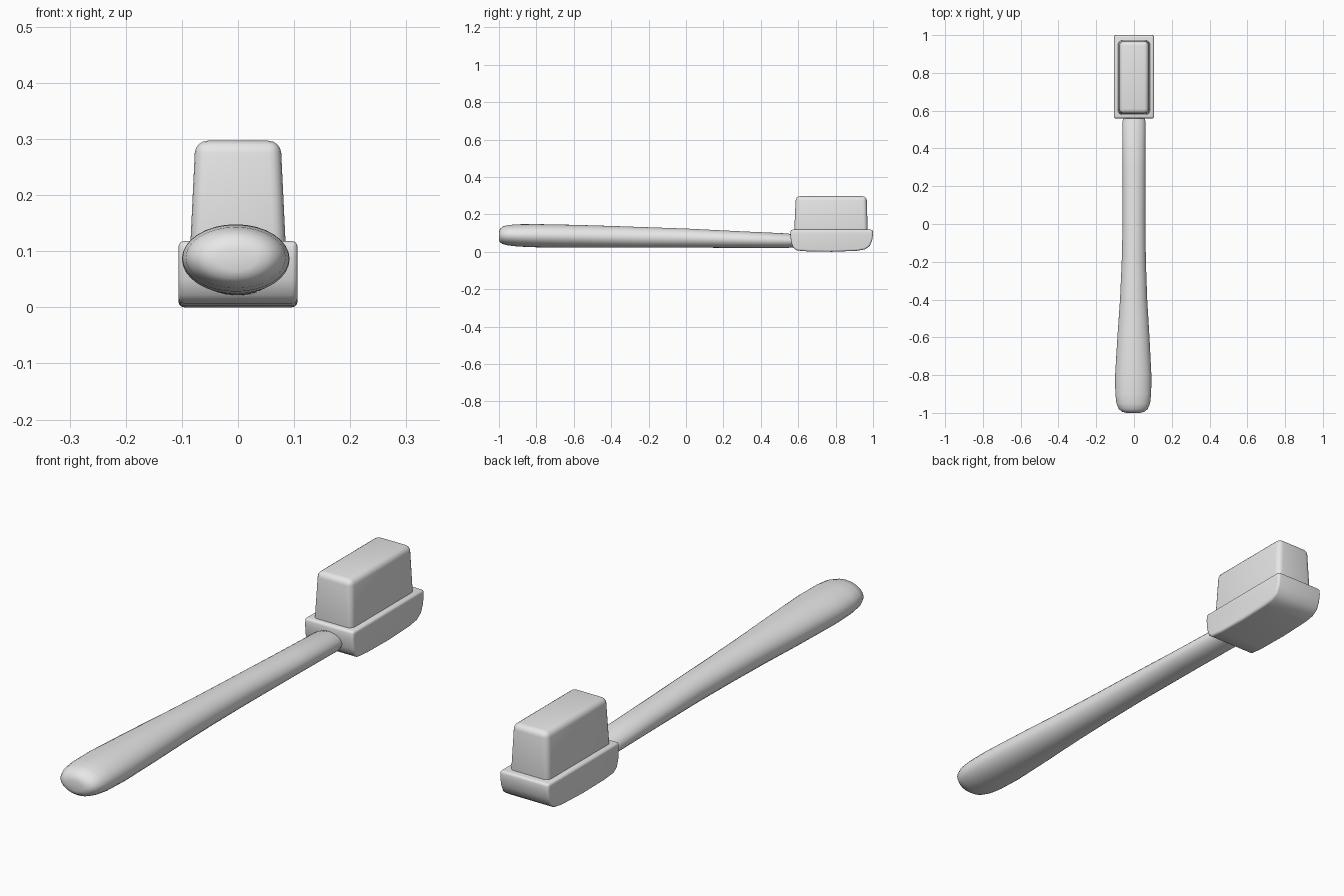
import bpy, bmesh, math

cube = bpy.data.objects.get("Cube")
if cube:
    bpy.data.objects.remove(cube)

grey = bpy.data.materials.new("light grey")
grey.use_nodes = True
grey.diffuse_color = (0.8, 0.8, 0.8, 1)
grey.node_tree.nodes["Principled BSDF"].inputs["Base Color"].default_value = (0.8, 0.8, 0.8, 1)


def loft(name, rings, bevel=0, angle=40):
    """Skin a list of equal-length point rings and cap both ends."""
    bm = bmesh.new()
    loops = [[bm.verts.new(p) for p in ring] for ring in rings]
    for a, b in zip(loops, loops[1:]):
        for i in range(len(a)):
            j = (i + 1) % len(a)
            bm.faces.new((a[i], a[j], b[j], b[i]))
    bm.faces.new(loops[0])
    bm.faces.new(loops[-1])
    bmesh.ops.recalc_face_normals(bm, faces=bm.faces)
    mesh = bpy.data.meshes.new(name)
    bm.to_mesh(mesh)
    bm.free()
    mesh.materials.append(grey)
    obj = bpy.data.objects.new(name, mesh)
    bpy.context.collection.objects.link(obj)
    bpy.ops.object.select_all(action="DESELECT")
    obj.select_set(True)
    bpy.context.view_layer.objects.active = obj
    if bevel:
        mod = obj.modifiers.new("soft_edges", "BEVEL")
        mod.width = bevel
        mod.segments = 4
        mod.limit_method = "ANGLE"
        mod.angle_limit = math.radians(35)
        bpy.ops.object.modifier_apply(modifier=mod.name)
    bpy.ops.object.shade_smooth_by_angle(angle=math.radians(angle))
    return obj


def ellipse(y, half_width, low, high, cx):
    mid, half = (low + high) / 2, (high - low) / 2
    steps = [math.tau * i / 32 for i in range(32)]
    return [(cx + half_width * math.cos(t), y, mid + half * math.sin(t)) for t in steps]


# Handle: y, half width, underside, top, sideways centre
sections = [
    (-1.0, 0.035, 0.065, 0.105, -0.004), (-0.995, 0.057, 0.051, 0.122, -0.004),
    (-0.98, 0.076, 0.041, 0.135, -0.004), (-0.95, 0.089, 0.034, 0.143, -0.004),
    (-0.9, 0.095, 0.028, 0.147, -0.004), (-0.8, 0.096, 0.024, 0.148, -0.004),
    (-0.6, 0.085, 0.022, 0.144, -0.003), (-0.4, 0.072, 0.022, 0.138, -0.002),
    (-0.2, 0.064, 0.022, 0.131, -0.001), (0.0, 0.06, 0.022, 0.124, 0),
    (0.3, 0.06, 0.021, 0.109, 0), (0.545, 0.061, 0.02, 0.098, 0),
    (0.557, 0.056, 0.023, 0.094, 0), (0.6, 0.054, 0.025, 0.092, 0),
]
loft("handle", [ellipse(*s) for s in sections], angle=60)

# Brush head: side profile with a rounded underside, slightly fuller in the middle
profile = [(0.56, 0.118), (0.558, 0.09), (0.562, 0.05), (0.572, 0.022), (0.592, 0.007),
           (0.65, 0.002), (0.78, 0), (0.91, 0.005), (0.955, 0.012), (0.982, 0.03),
           (0.995, 0.06), (1.0, 0.09), (0.999, 0.118)]
side = [(x, [(x, y, z) for y, z in profile]) for x in (-0.106, 0.106)]
loft("brush_head", [ring for _, ring in side], bevel=0.01)


def rectangle(z, half_width, front, back):
    return [(-half_width, front, z), (half_width, front, z),
            (half_width, back, z), (-half_width, back, z)]


# Bristle block: tapered, with softened edges
loft("bristles", [rectangle(0.09, 0.086, 0.578, 0.972),
                  rectangle(0.297, 0.076, 0.587, 0.966)], bevel=0.022, angle=50)
